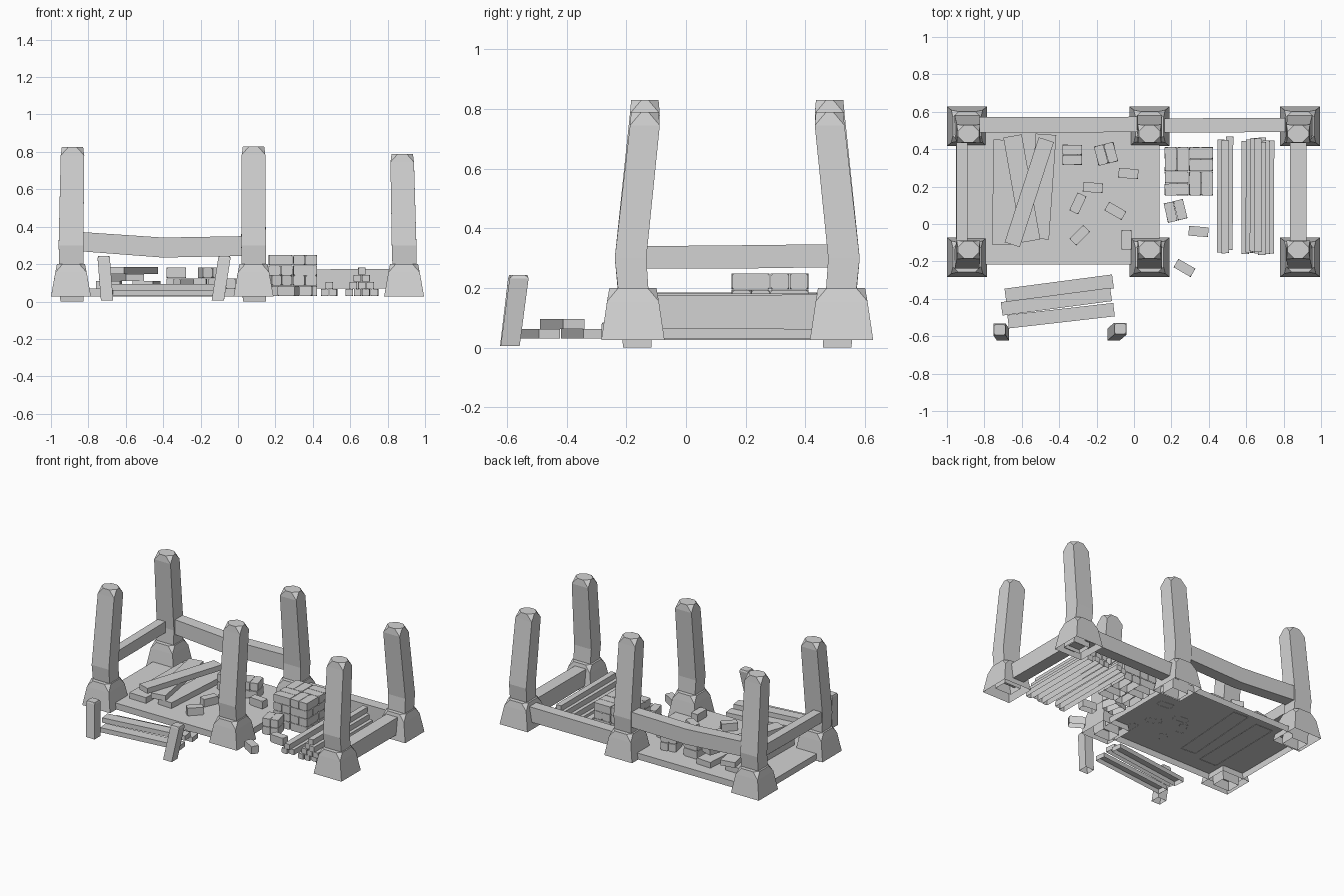
import bpy, bmesh, random
from math import radians, cos, sin
from mathutils import Matrix, Vector

random.seed(4)
if "Cube" in bpy.data.objects:
    bpy.data.objects.remove(bpy.data.objects["Cube"], do_unlink=True)

grey = bpy.data.materials.new("plain_grey")
grey.use_nodes = True
grey.diffuse_color = (0.65, 0.65, 0.65, 1)
grey.node_tree.nodes["Principled BSDF"].inputs["Base Color"].default_value = (0.65, 0.65, 0.65, 1)


def finish(bm, name):
    mesh = bpy.data.meshes.new(name)
    bm.to_mesh(mesh)
    bm.free()
    mesh.materials.append(grey)
    ob = bpy.data.objects.new(name, mesh)
    bpy.context.collection.objects.link(ob)
    return ob


def add_box(bm, centre, size, turn=0):
    """Box without underside, centred in x and y, standing on the z given."""
    x, y, z = centre
    m = (Matrix.Translation((x, y, z + size[2] / 2)) @ Matrix.Rotation(radians(turn), 4, 'Z')
         @ Matrix.Diagonal((*size, 1)))
    verts = bmesh.ops.create_cube(bm, size=1, matrix=m)["verts"]
    faces = {f for v in verts for f in v.link_faces}
    under = min(faces, key=lambda f: f.calc_center_median().z)
    bmesh.ops.delete(bm, geom=[under], context='FACES_ONLY')


def boxes(name, items, chip=0):
    bm = bmesh.new()
    for item in items:
        add_box(bm, *item)
    ob = finish(bm, name)
    if chip:
        mod = ob.modifiers.new("chipped_corners", 'BEVEL')
        mod.affect = 'VERTICES'
        mod.width, mod.segments = chip, 1


def loft(name, rings, open_start=False):
    """Skin a row of matching rings of points."""
    bm = bmesh.new()
    rows = [[bm.verts.new(p) for p in ring] for ring in rings]
    n = len(rows[0])
    for a, b in zip(rows, rows[1:]):
        for i in range(n):
            j = (i + 1) % n
            bm.faces.new((a[i], a[j], b[j], b[i]))
    bm.faces.new(rows[-1])
    if not open_start:
        bm.faces.new(rows[0][::-1])
    bmesh.ops.remove_doubles(bm, verts=bm.verts, dist=0.0005)
    bmesh.ops.recalc_face_normals(bm, faces=bm.faces)
    finish(bm, name)


def ring(x, y, z, hx, hy, cut=0.0001):
    """Horizontal rectangle with cut corners."""
    corners = ((hx, -hy + cut), (hx, hy - cut), (hx - cut, hy), (-hx + cut, hy),
               (-hx, hy - cut), (-hx, -hy + cut), (-hx + cut, -hy), (hx - cut, -hy))
    return [(x + u, y + v, z) for u, v in corners]


def rail(name, stations, axis, half):
    """Beam along x or y; each station is (position, sideways, low, high)."""
    rings = []
    for p, s, lo, hi in stations:
        section = ((s - half, lo), (s + half, lo), (s + half, hi), (s - half, hi))
        rings.append([(p, w, z) if axis == 'x' else (w, p, z) for w, z in section])
    loft(name, rings)


# Six leaning, kinked posts in flared footings
for side, x, lean, top, foot in (("left_end", -0.893, 0.008, 0.825, 0.0),
                                 ("middle", 0.083, 0.0, 0.83, 0.0),
                                 ("right_end", 0.888, -0.01, 0.79, 0.035)):
    for row, y, inward in (("front", -0.178, 1), ("back", 0.522, -1)):
        loft(f"{row}_{side}_footing", [
            ring(x, y, 0.026, 0.107, 0.106), ring(x, y, 0.155, 0.084, 0.087),
            ring(x, y, 0.2, 0.075, 0.079, 0.03)], open_start=True)
        tx, ty = x + lean, y + 0.04 * inward
        loft(f"{row}_{side}_post", [
            ring(x + 0.005, y + 0.015 * inward, foot, 0.062, 0.048),
            ring(x, y - 0.008 * inward, 0.3, 0.066, 0.053),
            ring(tx, ty, top - 0.045, 0.063, 0.05),
            ring(tx, ty, top, 0.057, 0.046, 0.034)], open_start=True)

# Rails between posts
rail("back_sagging_rail", [(-0.86, 0.53, 0.27, 0.373), (-0.4, 0.53, 0.235, 0.342),
                           (0.06, 0.533, 0.245, 0.35)], 'x', 0.041)
rail("back_low_rail", [(0.1, 0.526, 0.07, 0.17), (0.87, 0.53, 0.07, 0.175)], 'x', 0.038)
rail("left_end_rail", [(-0.16, -0.92, 0.265, 0.34), (0.17, -0.92, 0.265, 0.343),
                       (0.52, -0.92, 0.27, 0.347)], 'y', 0.03)
rail("right_end_low_rail", [(-0.17, 0.878, 0.065, 0.175), (0.52, 0.878, 0.06, 0.178)], 'y', 0.043)

# Floor slab
boxes("floor_slab", [((-0.408, 0.172, 0.026), (1.086, 0.775, 0.044))])

# Loose planks on the floor
boxes("floor_planks", [
    ((-0.69, 0.17, 0.068), (0.13, 0.56, 0.042), -1),
    ((-0.49, 0.2, 0.068), (0.11, 0.56, 0.042), -4),
    ((-0.6, 0.19, 0.11), (0.1, 0.57, 0.037), 10),
    ((-0.56, 0.17, 0.147), (0.085, 0.59, 0.037), -18)])

# Planks lying in front
boxes("front_planks", [
    ((-0.4, -0.345, 0.03), (0.58, 0.075, 0.032), 7.5),
    ((-0.415, -0.415, 0.062), (0.59, 0.072, 0.033), 7.5),
    ((-0.39, -0.49, 0.03), (0.57, 0.072, 0.032), 6.5)])

# Leaning stubs in front
for name, low, high in (("left_stub", (-0.7, -0.592), (-0.718, -0.565)),
                        ("right_stub", (-0.108, -0.59), (-0.073, -0.56))):
    loft(name, [ring(*low, 0.005, 0.033, 0.032), ring(*high, 0.232, 0.033, 0.032),
                ring(*high, 0.243, 0.03, 0.028, 0.008)], open_start=True)

# Bricks scattered singly
brick = (0.105, 0.052, 0.054)
chip = 0.008
single = [(-0.22, 0.195, -5), (-0.03, 0.27, -5), (-0.3, 0.11, 65), (-0.1, 0.07, -30),
          (-0.29, -0.06, 45), (-0.04, -0.085, 90)]
boxes("floor_bricks", [((x, y, 0.069), brick, t) for x, y, t in single], chip)
boxes("ground_bricks", [((0.345, -0.04, 0.03), brick, -5), ((0.27, -0.235, 0.03), brick, -30)], chip)


def brick_pair(x, y, z, turn, size=brick, wobble=2):
    """Two bricks side by side."""
    shift = Vector((-sin(radians(turn)), cos(radians(turn)))) * size[1] * 0.52
    return [((x + s * shift.x, y + s * shift.y, z), size, turn + random.uniform(-wobble, wobble))
            for s in (-1, 1)]


# Small double-height brick piles
for name, x, y, z, turn in (("left_brick_pile", -0.33, 0.37, 0.07, 0),
                            ("middle_brick_pile", -0.15, 0.375, 0.07, 103),
                            ("right_brick_pile", 0.222, 0.07, 0.03, 103)):
    boxes(name, brick_pair(x, y, z, turn) + brick_pair(x, y, z + 0.057, turn + 1), chip)

# Large stack with bricks turned in alternate directions
stack = []
for layer in range(4):
    for i in range(2):
        for j in range(2):
            stack += brick_pair(0.228 + i * 0.131, 0.217 + j * 0.13, 0.03 + layer * 0.055,
                                90 * ((i + j + layer + 1) % 2), (0.127, 0.062, 0.053), 1)
boxes("brick_stack", stack, chip)


# Pyramids of long battens
def batten_pile(name, x, y, base):
    items = []
    for level in range(base):
        count = base - level
        for k in range(count):
            items.append(((x + (k - (count - 1) / 2) * 0.045,
                           y + random.uniform(-0.012, 0.012), 0.03 + level * 0.038),
                          (0.039, 0.605, 0.037), random.uniform(-0.4, 0.4)))
    boxes(name, items, 0.006)


batten_pile("small_batten_pile", 0.487, 0.157, 2)
batten_pile("large_batten_pile", 0.662, 0.147, 4)
